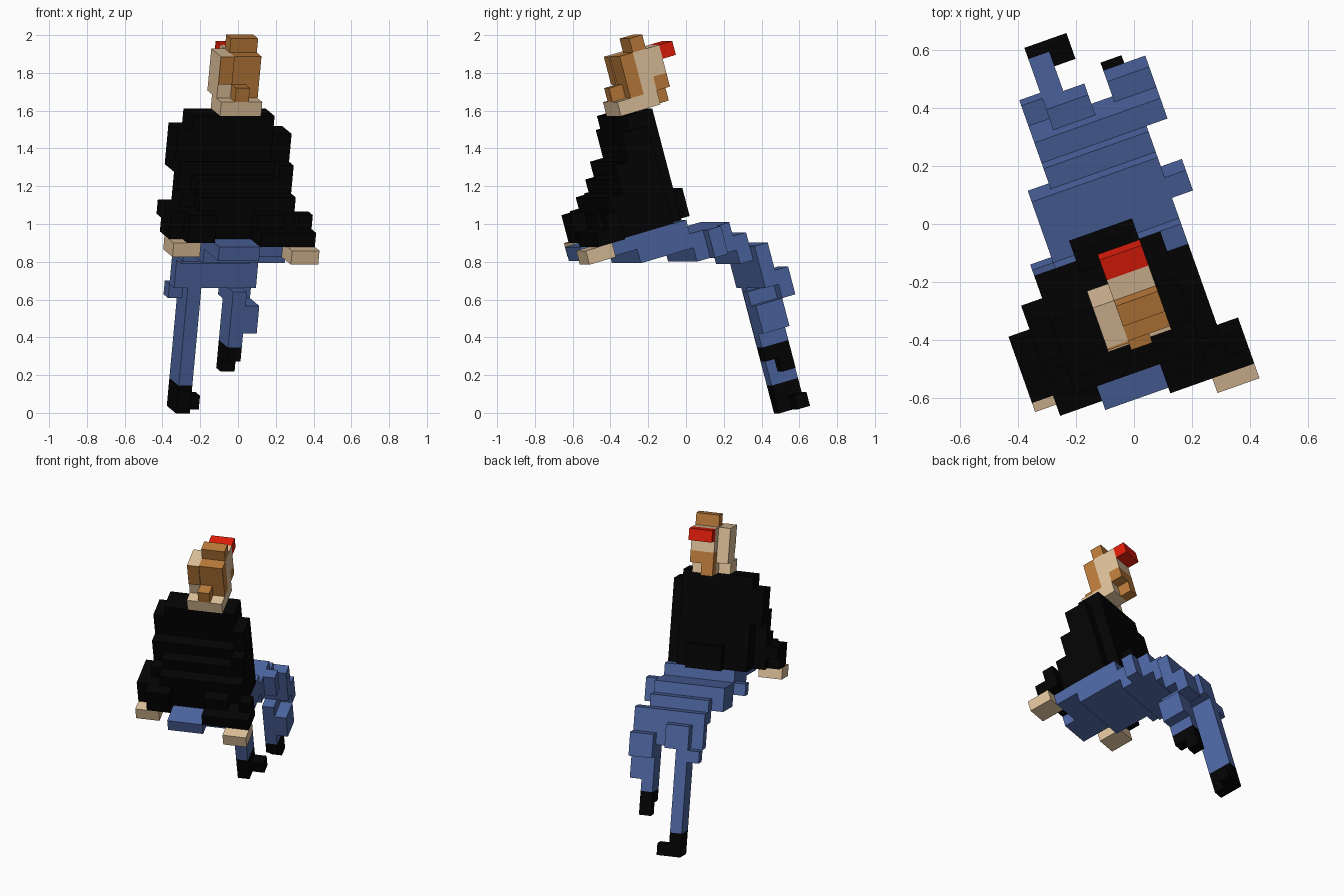
import bpy
import bmesh
import math
from mathutils import Matrix, Vector

default_cube = bpy.data.objects.get("Cube")
if default_cube:
    bpy.data.objects.remove(default_cube, do_unlink=True)

# The figure is made of blocks on a grid that is turned and leans forward
UNIT = 0.0766
ORIGIN = Vector((0.0, -0.008, -0.15))
POSE = Matrix.Rotation(math.radians(19.5), 4, "Z") @ Matrix.Rotation(math.radians(15.5), 4, "X")


def make_material(name, red, green, blue):
    material = bpy.data.materials.new(name)
    material.use_nodes = True
    colour = (red, green, blue, 1.0)
    material.diffuse_color = colour
    shader = material.node_tree.nodes["Principled BSDF"]
    shader.inputs["Base Color"].default_value = colour
    shader.inputs["Roughness"].default_value = 0.9
    return material


black = make_material("black cloth", 0.001, 0.001, 0.001)
denim = make_material("blue denim", 0.075, 0.133, 0.36)
skin = make_material("tan skin", 0.74, 0.54, 0.33)
hair = make_material("brown hair", 0.5, 0.2, 0.043)
scarlet = make_material("red cap", 0.76, 0.012, 0.003)


def make_part(name, material, *blocks):
    """Each block is (left, right, rear, front, bottom, top) in grid units."""
    mesh = bpy.data.meshes.new(name)
    bm = bmesh.new()
    for block in blocks:
        low = ORIGIN + UNIT * Vector(block[0::2])
        high = ORIGIN + UNIT * Vector(block[1::2])
        place = Matrix.Translation((low + high) / 2) @ Matrix.Diagonal((*(high - low), 1))
        bmesh.ops.create_cube(bm, size=1, matrix=POSE @ place)
    bm.to_mesh(mesh)
    bm.free()
    mesh.materials.append(material)
    part = bpy.data.objects.new(name, mesh)
    bpy.context.collection.objects.link(part)
    return part


# Head
make_part("face", skin, (-3, -2, 2, 4, 24, 27), (-2, 0, 3, 4, 24, 27), (-2, 0, 4, 5, 25, 27))
make_part("neck", skin, (-3, 0, 1, 3, 23, 24), (-2, 0, 3, 4, 23, 24))
make_part("hair_back", hair, (-2, 0, 2, 3, 24, 27))
make_part("hair_side_plate", hair, (-3, -2, 1.9, 2, 25, 27))
make_part("hair_top", hair, (-2, 0, 3, 4, 27, 28))
make_part("hair_bun", hair, (-2, -1, 1, 2, 24, 25))
make_part("beard", hair, (-2, 0, 4, 5, 24, 25), (-2, -1, 4, 5, 23, 24))
make_part("cap_peak", scarlet, (-2, 0, 5, 6, 26, 27))

# Jacket, narrowing layer by layer: left arm, middle and right arm of each
left_arm = (-2, -2, -1, 0, 0, 1, 1)
middle = (-2, -2, -2, -1, 0, 1, 1)
right_arm = (-3, -2, -2, -1, -1, 0, 0)
layers = []
for height, (left, centre, right) in enumerate(zip(left_arm, middle, right_arm)):
    low, high = 15 + height, 16 + height
    layers.append((-6, -5, left, 3 if height > 3 else 1, low, high))
    layers.append((-5, 1, centre, 3, low, high))
    layers.append((1, 2, right, 2, low, high))
layers.append((-5, 1, 1, 3, 22, 23))
make_part("jacket", black, *layers)
make_part("jacket_front", black, (-3, 0, 3, 4, 15, 17))

# Sleeves and hands
make_part("sleeve_right", black, (2, 3, -3, -2, 16, 17), (1, 3, -4, -2, 15, 16),
          (-1, 1, -4, -2, 15, 16), (-1, 1, -3, -2, 16, 17))
make_part("sleeve_left", black, (-7, -6, -2, 1, 16, 17), (-7, -6, -2, 0, 15, 16),
          (-6, -4, -3, -2, 15, 17))
make_part("hand_right", skin, (1, 3, -5, -3, 14, 15))
make_part("hand_left", skin, (-7, -5, -3, -1, 14, 15))

# Hips and thighs, stepping down to the knees
make_part("hips", denim, (-4, 2, -3, 3, 14, 15), (-4, 2, -1, 3, 13, 14),
          (-4, -1, -4, -3, 14, 15), (-5, -4, 2, 3, 13, 14), (2, 3, 4, 5, 12, 14))
make_part("thighs", denim, (-4, 2, 3, 6, 12, 14), (-3, 2, 6, 7, 11, 13), (-3, 3, 7, 8, 9, 12))

# Long leg
make_part("long_leg", denim, (-2, -1, 7, 9, 2, 11), (-3, -2, 8, 9, 8, 9), (-1, 0, 8, 9, 9, 11))
make_part("long_leg_shoe", black, (-2, -1, 7, 9, 0, 2), (-1, 0, 8, 9, 0, 1))

# Short leg
make_part("short_leg", denim, (1, 2, 6, 8, 5, 9), (1, 3, 8, 9, 8, 10), (2, 3, 6, 8, 6, 8))
make_part("short_leg_shoe", black, (1, 2, 7, 8, 3, 5), (1, 2, 6, 7, 4, 5))
